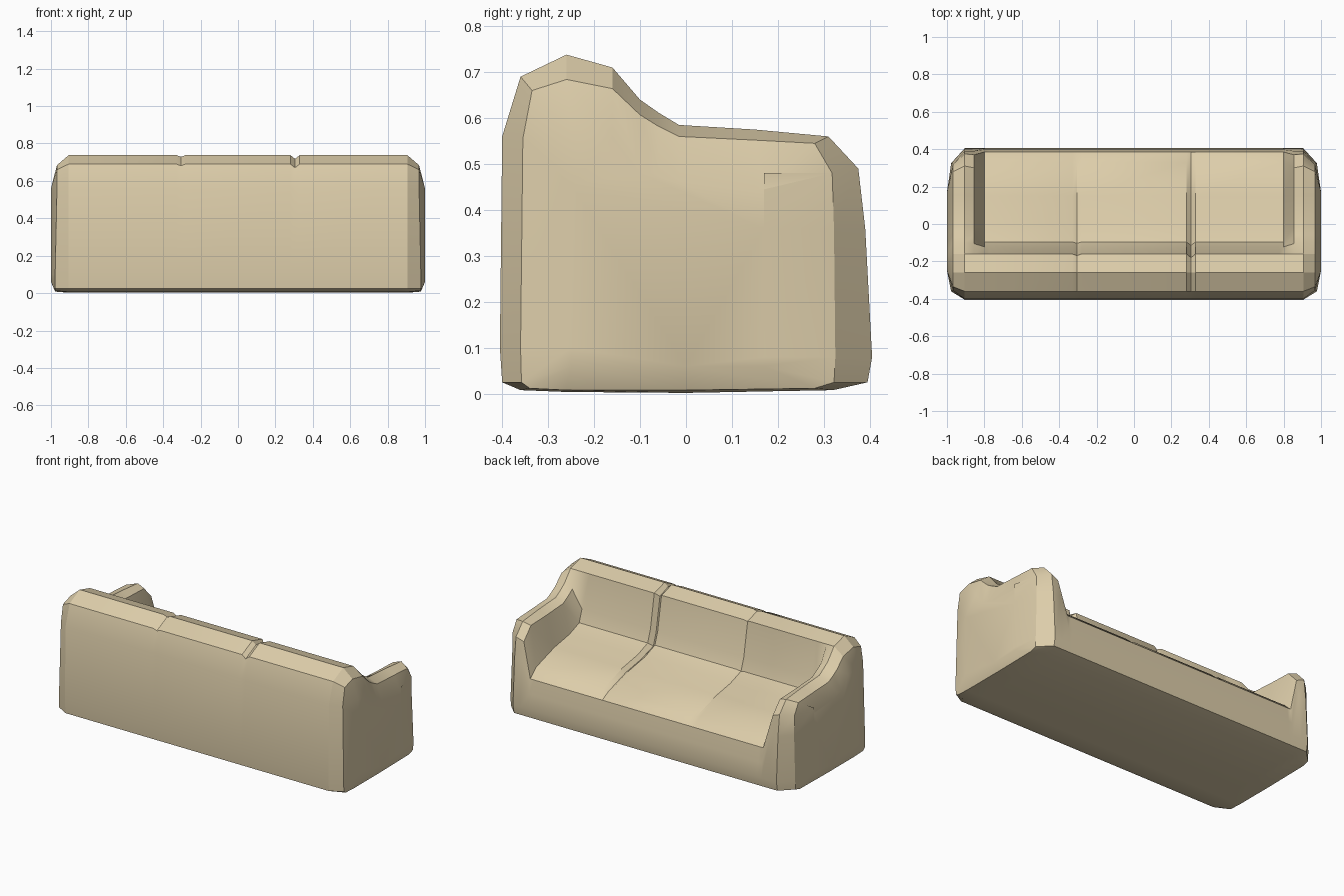
import bpy, bmesh

if "Cube" in bpy.data.objects:
    bpy.data.objects.remove(bpy.data.objects["Cube"])

# Side profiles as (y, z), running back -> top -> front; all share the same point count
BACK = [(-0.36, 0.008), (-0.40, 0.025), (-0.405, 0.10), (-0.40, 0.56),
        (-0.36, 0.69), (-0.26, 0.738), (-0.16, 0.71)]
FRONT = [(0.405, 0.08), (0.395, 0.025), (0.32, 0.008), (0.0, 0.002), (-0.26, 0.004)]
ARM_TOP = [(-0.10, 0.64), (-0.06, 0.612), (-0.015, 0.585), (0.15, 0.575),
           (0.31, 0.56), (0.375, 0.49), (0.39, 0.36)]
INNER_TOP = [(-0.105, 0.615), (-0.06, 0.585), (-0.015, 0.56), (0.15, 0.55),
             (0.30, 0.545), (0.37, 0.47), (0.39, 0.36)]
SEAT = [(-0.122, 0.50), (-0.095, 0.425), (0.0, 0.39), (0.15, 0.365),
        (0.33, 0.31), (0.385, 0.26), (0.398, 0.17)]
arm = BACK + ARM_TOP + FRONT
inner = BACK + INNER_TOP + FRONT
seat = BACK + SEAT + FRONT
# Rounded end: shoulder ring, then the flat outer side
shoulder = [(-0.34, 0.012), (-0.358, 0.025), (-0.36, 0.10), (-0.355, 0.555),
            (-0.335, 0.66), (-0.26, 0.684), (-0.16, 0.664),
            (-0.10, 0.607), (-0.06, 0.582), (-0.015, 0.56), (0.15, 0.552),
            (0.28, 0.545), (0.318, 0.48), (0.322, 0.36),
            (0.325, 0.08), (0.322, 0.025), (0.28, 0.012), (0.0, 0.008), (-0.26, 0.008)]


def side(p):
    """Shrink the shoulder ring towards its middle for the flat outer side."""
    y, z = p
    top = 0.56 if y < -0.12 else 0.48
    return max(-0.25, min(0.17, y)), max(0.06, min(top, z - 0.10 if z > 0.5 else z))


def seam(depth):
    """Seat profile with a cushion crease pressed into its upper points."""
    pts = []
    for i, (y, z) in enumerate(seat):
        d = depth if 4 <= i <= 11 else 0
        pts.append((y - (d if 6 <= i <= 8 else 0), z - d))
    return pts


# Cross-sections along x
flat = [side(p) for p in shoulder]
right = [(0.30 + 0.03, seat), (0.775, seat), (0.80, seat), (0.855, inner),
         (0.905, arm), (0.968, shoulder), (1.0, flat)]
left = [(-x, p) for x, p in reversed(right)]
sections = left + [(-0.305, seam(0.009)), (-0.28, seat), (0.28, seat),
                   (0.305, seam(0.02))] + right

bm = bmesh.new()
rings = [[bm.verts.new((x, y, z)) for y, z in prof] for x, prof in sections]
for a, b in zip(rings, rings[1:]):
    n = len(a)
    for i in range(n):
        j = (i + 1) % n
        bm.faces.new((a[i], a[j], b[j], b[i]))
bm.faces.new(rings[0])
bm.faces.new(rings[-1])
# Widen the lower ends so the sides drop straight to a small bottom bevel
for ring in (rings[1], rings[-2]):
    for v in ring:
        if v.co.z < 0.3:
            v.co.x *= 1.01
bmesh.ops.remove_doubles(bm, verts=bm.verts, dist=0.0005)
bmesh.ops.recalc_face_normals(bm, faces=bm.faces)

mesh = bpy.data.meshes.new("sofa_body")
bm.to_mesh(mesh)
bm.free()
sofa = bpy.data.objects.new("sofa_body", mesh)
bpy.context.collection.objects.link(sofa)

# Tan fabric
fabric = bpy.data.materials.new("tan_fabric")
fabric.diffuse_color = (0.72, 0.61, 0.40, 1)
fabric.use_nodes = True
fabric.node_tree.nodes["Principled BSDF"].inputs["Base Color"].default_value = fabric.diffuse_color
mesh.materials.append(fabric)

bpy.context.view_layer.objects.active = sofa
sofa.select_set(True)
bpy.ops.object.shade_smooth_by_angle(angle=0.5)
